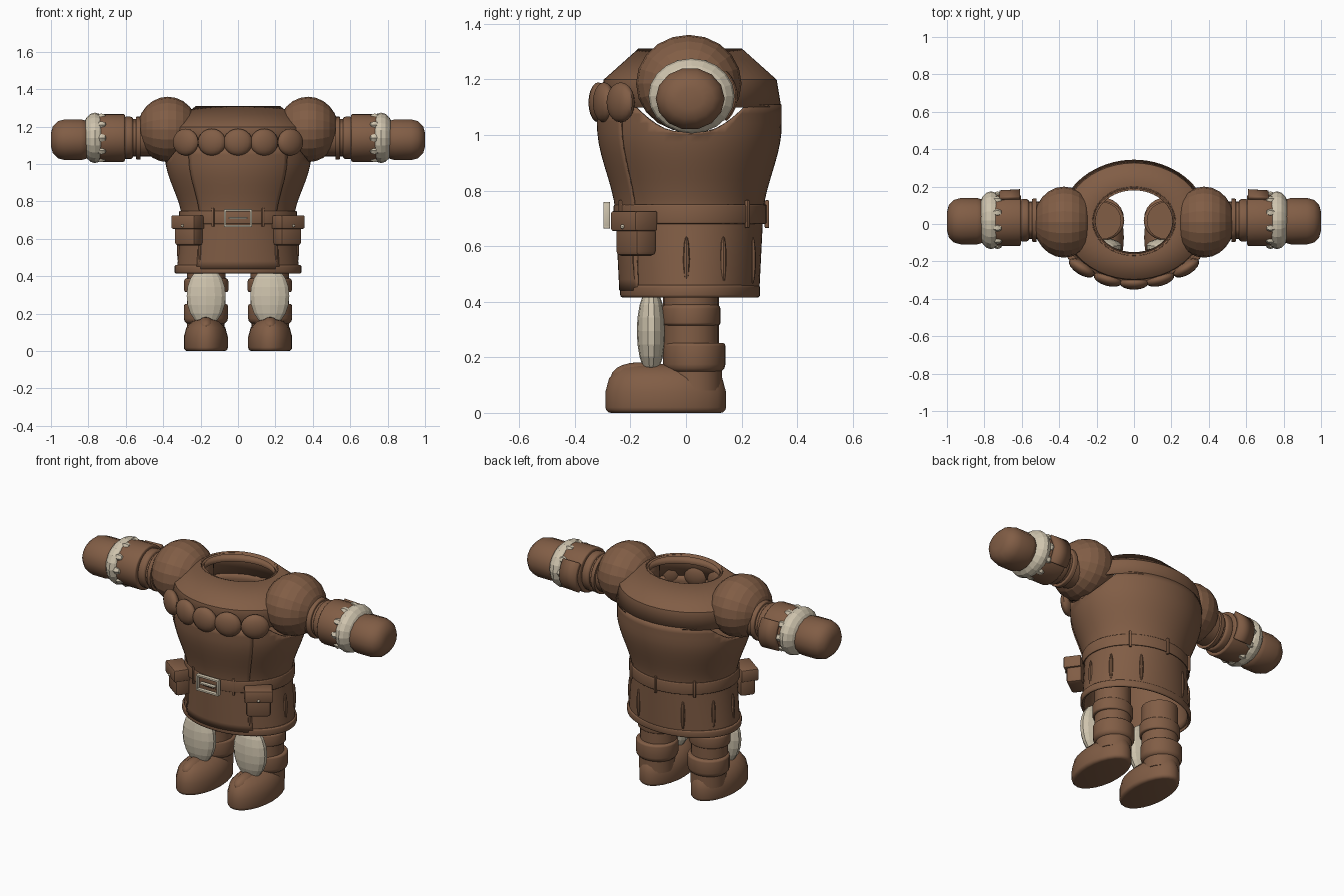
import bpy, bmesh, math
from mathutils import Matrix, Vector

if "Cube" in bpy.data.objects:
    bpy.data.objects.remove(bpy.data.objects["Cube"])


def material(name, colour):
    mat = bpy.data.materials.new(name)
    mat.use_nodes = True
    mat.diffuse_color = (*colour, 1)
    shader = mat.node_tree.nodes["Principled BSDF"]
    shader.inputs["Base Color"].default_value = (*colour, 1)
    shader.inputs["Roughness"].default_value = 0.8
    return mat


BROWN = material("leather brown", (0.22, 0.11, 0.06))
CREAM = material("bone cream", (0.62, 0.55, 0.42))
BODY_Y = 0.015
ARM = (0.02, 1.14)
ACROSS = Matrix.Rotation(math.pi / 2, 3, "Y")


def finish(name, bm, mat=BROWN, side=1, smooth=True, thickness=0):
    """Turn a bmesh into an object, flipped to the other side if side is negative."""
    bmesh.ops.scale(bm, vec=(side, 1, 1), verts=bm.verts)
    bmesh.ops.recalc_face_normals(bm, faces=bm.faces)
    mesh = bpy.data.meshes.new(name)
    bm.to_mesh(mesh)
    bm.free()
    obj = bpy.data.objects.new(name, mesh)
    bpy.context.collection.objects.link(obj)
    mesh.materials.append(mat)
    if thickness:
        shell = obj.modifiers.new("thickness", "SOLIDIFY")
        shell.thickness = thickness
        shell.offset = -1
    if smooth:
        bpy.ops.object.select_all(action="DESELECT")
        bpy.context.view_layer.objects.active = obj
        obj.select_set(True)
        bpy.ops.object.shade_smooth_by_angle(angle=math.radians(35))


def loft(rings, centre, axis="Z", segments=24, arc=None, capped=True):
    """Skin ellipses given as (position along axis, first radius, second radius)."""
    bm = bmesh.new()
    start, end = arc or (0, 360)
    count = segments + 1 if arc else segments
    rows = []
    for along, first, second in rings:
        row = []
        for i in range(count):
            angle = math.radians(start + (end - start) * i / segments)
            p = centre[0] + first * math.cos(angle)
            q = centre[1] + second * math.sin(angle)
            row.append(bm.verts.new((p, q, along) if axis == "Z" else (along, p, q)))
        rows.append(row)
    for low, high in zip(rows, rows[1:]):
        for i in range(count - 1 if arc else count):
            j = (i + 1) % count
            bm.faces.new((low[i], low[j], high[j], high[i]))
    if capped and not arc:
        bm.faces.new(rows[0])
        bm.faces.new(rows[-1])
    return bm


def barrel(low, high, first, second, centre, low_round, high_round, **options):
    """Elliptical drum whose two rims are rounded by quarter circles."""
    turns = [math.pi / 2 * k / 3 for k in range(4)]
    bottom = [(low + low_round * (1 - math.sin(t)), low_round * (1 - math.cos(t))) for t in reversed(turns)]
    top = [(high - high_round * (1 - math.sin(t)), high_round * (1 - math.cos(t))) for t in turns]
    rings = [(along, first - inset, second - inset) for along, inset in bottom + top]
    return loft(rings, centre, **options)


def place(bm, location, size, yaw=0):
    bmesh.ops.scale(bm, vec=size, verts=bm.verts)
    bmesh.ops.rotate(bm, matrix=Matrix.Rotation(math.radians(yaw), 3, "Z"), verts=bm.verts)
    bmesh.ops.translate(bm, vec=location, verts=bm.verts)
    return bm


def ellipsoid(location, radii, around=16, rows=10, yaw=0, turn=None):
    bm = bmesh.new()
    bmesh.ops.create_uvsphere(bm, u_segments=around, v_segments=rows, radius=1)
    if turn:
        bmesh.ops.rotate(bm, matrix=turn, verts=bm.verts)
    return place(bm, location, radii, yaw)


def box(location, size, yaw=0, bevel=0.004):
    bm = bmesh.new()
    bmesh.ops.create_cube(bm, size=1)
    place(bm, location, size, yaw)
    bmesh.ops.bevel(bm, geom=bm.edges[:], offset=bevel, segments=2, profile=0.5, affect="EDGES")
    return bm


def tunic_radii(z):
    """Waist widening smoothly to the chest and gently to the hem."""
    t = max(0, min(1, (z - 0.7) / 0.33))
    chest = t * t * (3 - 2 * t)
    flare = max(0, 0.7 - z)
    return 0.3 + 0.088 * chest + 0.1 * flare, 0.262 + 0.067 * chest - 0.05 * flare


def tunic_rings(low, high, steps, grow=0):
    heights = [low + (high - low) * i / steps for i in range(steps + 1)]
    return [(z, *(radius + grow for radius in tunic_radii(z))) for z in heights]


def on_tunic(angle, z):
    wide, deep = tunic_radii(z)
    angle = math.radians(angle)
    return Vector((wide * math.cos(angle), BODY_Y + deep * math.sin(angle), z))


# Tunic with arm openings scooped out of its upper edge
body = (0, BODY_Y)
tunic = loft(tunic_rings(0.43, 1.11, 20), body, segments=64, capped=False)
for v in tunic.verts:
    scoop = max(0, 1 - ((v.co.y - BODY_Y) / 0.21) ** 2)
    v.co.z = min(v.co.z, 1.11 - 0.11 * scoop)
bmesh.ops.remove_doubles(tunic, verts=tunic.verts, dist=0.0005)
finish("tunic", tunic, thickness=0.012)
panel = loft(tunic_rings(0.44, 1.09, 16, grow=0.006), body, arc=(228, 312))
finish("tunic_front_panel", panel, thickness=0.006)
hem = barrel(0.415, 0.46, 0.34, 0.252, body, 0.01, 0.01, segments=48, capped=False)
finish("hem", hem, thickness=0.012)

# Shoulder mantle and collar rim
mantle_rings = []
for degrees in (0, 28, 90):
    angle = math.radians(degrees)
    radius = 0.225 + 0.17 * math.cos(angle)
    mantle_rings.append((1.1 + 0.21 * math.sin(angle), radius, radius * 0.83))
finish("mantle", loft(mantle_rings, body, segments=48, capped=False), thickness=0.01)
collar = barrel(1.27, 1.31, 0.227, 0.187, body, 0, 0.005, segments=48, capped=False)
finish("collar_rim", collar, thickness=0.022)

# Large beads in an arc on the chest
for i in range(-2, 3):
    bead = ellipsoid((0.14 * i, 0.02 * i * i - 0.315, 1.117), (0.078, 0.036, 0.072), yaw=16 * i)
    finish(f"chest_bead_{i + 3}", bead)

# Belt, loops and buckle frame
belt = barrel(0.68, 0.75, 0.315, 0.275, body, 0.006, 0.006, segments=48, capped=False)
finish("belt", belt, thickness=0.012)
for number, angle in enumerate((-115, -65, 48, 90, 132), start=1):
    spot = on_tunic(angle, 0.715)
    spot.xy *= 1.05
    finish(f"belt_loop_{number}", box(spot, (0.014, 0.016, 0.1), angle - 90))
BUCKLE = Vector((0, -0.285, 0.711))
for sign, end, edge in ((1, "top", "left"), (-1, "bottom", "right")):
    finish(f"buckle_{end}", box(BUCKLE + Vector((0, 0, 0.042 * sign)), (0.15, 0.025, 0.012)), CREAM)
    finish(f"buckle_{edge}", box(BUCKLE + Vector((0.069 * sign, 0, 0)), (0.012, 0.025, 0.09)), CREAM)
finish("buckle_prong", box(BUCKLE, (0.1, 0.025, 0.01)), CREAM)

for side, label in ((1, "left"), (-1, "right")):

    def add(part, bm, mat=BROWN, **options):
        finish(f"{label}_{part}", bm, mat, side, **options)

    # Belt pouch with lid and stud, facing outward
    yaw = 36
    pouch = Vector((0.262, -0.18, 0.64))
    outward = Matrix.Rotation(math.radians(yaw), 3, "Z") @ Vector((0, -1, 0))
    up = Vector((0, 0, 1))
    add("pouch", box(pouch, (0.135, 0.09, 0.15), yaw, bevel=0.016))
    add("pouch_lid", box(pouch + outward * 0.008 + up * 0.05, (0.155, 0.1, 0.072), yaw, bevel=0.008))
    stud = ellipsoid(pouch + outward * 0.06 + up * 0.03, [0.008] * 3, around=8, rows=6)
    add("pouch_stud", stud, CREAM)

    # Cloth folds on the skirt
    for number, angle in enumerate((-50, -3, 28, 62), start=1):
        fold = ellipsoid(on_tunic(angle, 0.55), (0.012, 0.012, 0.085), around=8, rows=8)
        add(f"fold_{number}", fold)

    # Faceted shoulder ball and banded sleeve
    ball = ellipsoid((0.375, 0.01, 1.185), (0.163, 0.19, 0.175), around=20, rows=12, turn=ACROSS)
    add("shoulder", ball, smooth=False)
    add("sleeve", barrel(0.45, 0.62, 0.1, 0.1, ARM, 0, 0, axis="X"))
    add("sleeve_inner_band", barrel(0.52, 0.545, 0.115, 0.115, ARM, 0, 0.005, axis="X"))
    add("sleeve_outer_band", barrel(0.56, 0.605, 0.113, 0.113, ARM, 0.015, 0.005, axis="X"))

    # Cuff with raised back flap
    add("cuff", barrel(0.605, 0.745, 0.137, 0.128, ARM, 0.008, 0.01, axis="X"))
    flap_rings = [(0.61, 0.166, 0.14), (0.72, 0.16, 0.136)]
    add("cuff_flap", loft(flap_rings, ARM, axis="X", arc=(-40, 40)), thickness=0.025)

    # Fur wrist with a ragged inner edge, and mitten
    fur = ellipsoid((0.765, *ARM), (0.075, 0.155, 0.135), around=20, turn=ACROSS)
    add("wrist_fur", fur, CREAM, smooth=False)
    for number in range(10):
        angle = math.tau * number / 10
        spot = (0.73, ARM[0] + 0.13 * math.cos(angle), ARM[1] + 0.115 * math.sin(angle))
        tuft = ellipsoid(spot, (0.028, 0.024, 0.024), around=6, rows=4, turn=ACROSS)
        add(f"fur_tuft_{number + 1}", tuft, CREAM, smooth=False)
    mitten = barrel(0.79, 1, 0.124, 0.112, (0.015, 1.13), 0.05, 0.075, axis="X", segments=14)
    add("mitten", mitten)

    # Trouser leg with wrap, boot and foot
    leg = (0.17, 0.018)
    boot = (0.172, 0.03)
    add("leg", barrel(0.24, 0.5, 0.102, 0.1, leg, 0, 0))
    add("leg_wrap", barrel(0.315, 0.39, 0.118, 0.106, leg, 0.01, 0.015))
    add("boot_ankle", barrel(0.08, 0.2, 0.1, 0.1, boot, 0, 0))
    add("boot_shaft", barrel(0.145, 0.252, 0.118, 0.112, boot, 0.03, 0.012))
    add("foot", barrel(0, 0.175, 0.118, 0.217, (0.172, -0.073), 0.02, 0.1))
    add("toe_ridge", ellipsoid((0.172, -0.17, 0.13), (0.048, 0.1, 0.052)))

    # Faceted shin guard
    shin = ellipsoid((0.17, -0.125, 0.295), (0.107, 0.052, 0.158), around=14)
    add("shin_guard", shin, CREAM, smooth=False)
